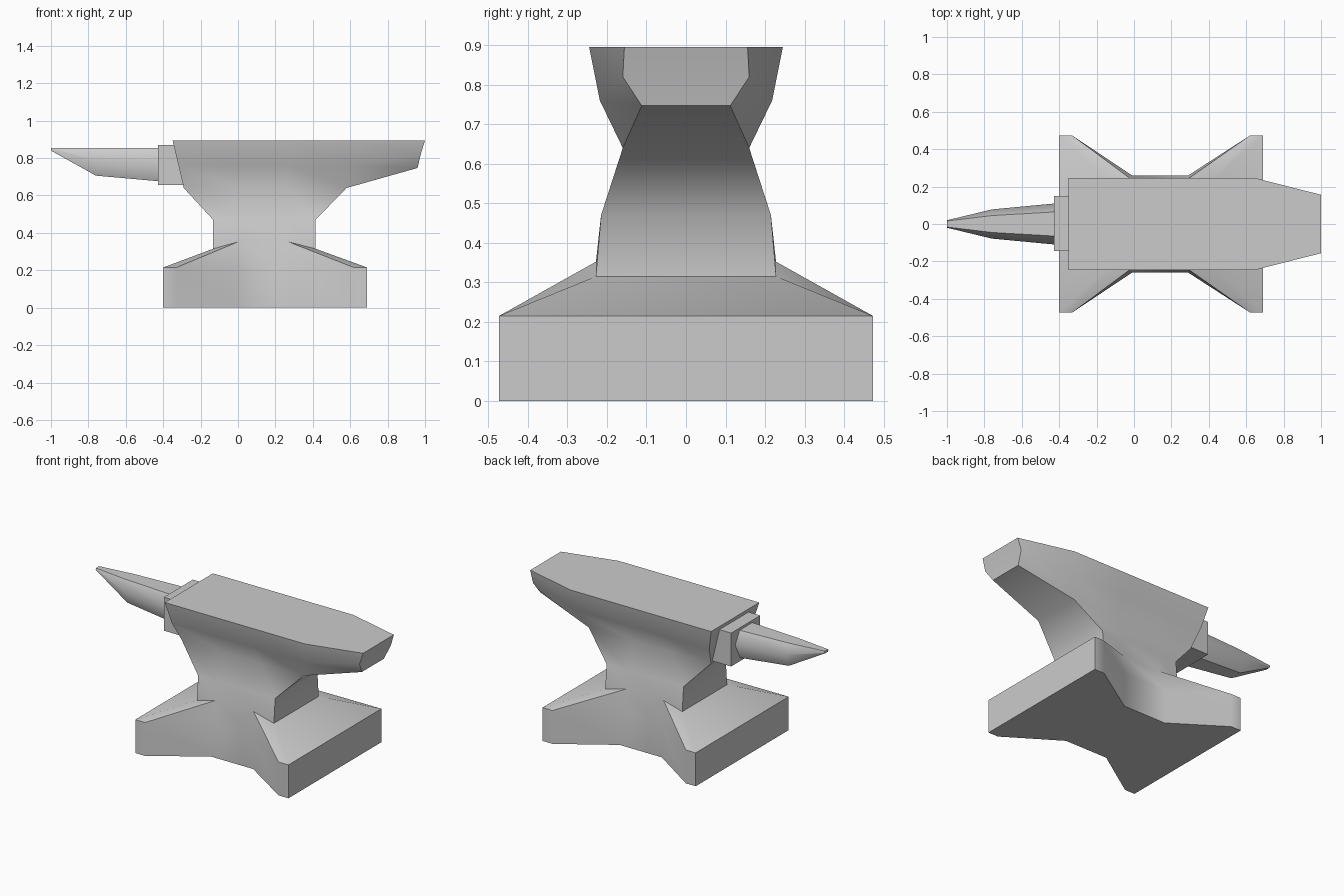
import bpy, bmesh, math

if "Cube" in bpy.data.objects:
    bpy.data.objects.remove(bpy.data.objects["Cube"])


def loft(name, rings, angle):
    """Skin closed rings of equal length; repeated points collapse to one vertex."""
    bm = bmesh.new()
    cache = {}

    def vert(p):
        key = tuple(round(c, 4) for c in p)
        if key not in cache:
            cache[key] = bm.verts.new(key)
        return cache[key]

    def face(points):
        vs = list(dict.fromkeys(vert(p) for p in points))
        if len(vs) > 2 and not bm.faces.get(vs):
            bm.faces.new(vs)

    for a, b in zip(rings, rings[1:]):
        n = len(a)
        for i in range(n):
            j = (i + 1) % n
            face([a[i], a[j], b[j], b[i]])
    face(rings[0])
    face(rings[-1])
    bmesh.ops.recalc_face_normals(bm, faces=bm.faces)
    mesh = bpy.data.meshes.new(name)
    bm.to_mesh(mesh)
    bm.free()
    ob = bpy.data.objects.new(name, mesh)
    bpy.context.collection.objects.link(ob)
    bpy.ops.object.select_all(action='DESELECT')
    ob.select_set(True)
    bpy.context.view_layer.objects.active = ob
    bpy.ops.object.shade_smooth_by_angle(angle=math.radians(angle))
    return ob


def mirrored(half):
    return half + [(x, -y, z) for x, y, z in reversed(half)]


# Body: six points per side, left to right, from the foot up to the face
def foot(z):
    return [(-.40, .473, z), (-.33, .473, z), (-.01, .26, z),
            (.29, .26, z), (.62, .473, z), (.69, .473, z)]


base = foot(.215)
mids = [(0, .228, .352), (.27, .228, .352)]
wl, wr = (-.133, .228, .315), (.415, .228, .315)
nl, nr = (-.133, .215, .47), (.415, .215, .47)
ul, ur = (-.29, .16, .64), (.58, .16, .64)
under = [ul, ul, (0, .16, .64), (.27, .16, .64), ur]
halves = [
    foot(0), base,
    base[:2] + mids + base[4:],                       # ridges of the foot
    [wl, wl] + mids + [wr, wr],                       # waist bottom
    [nl, nl, (0, .215, .47), (.27, .215, .47), nr, nr],
    under + [ur],
    under + [(.96, .112, .747)],                      # heel underside
    [(-.318, .218, .76), (-.318, .218, .76), (0, .218, .76),
     (.27, .218, .76), (.62, .218, .76), (.977, .16, .82)],
    [(-.35, .245, .895), (-.35, .245, .895), (0, .245, .895),
     (.27, .245, .895), (.65, .245, .895), (1, .156, .895)],
]
loft("anvil_body", [mirrored(h) for h in halves], 50)

# Step block between the body and the horn
block = [[(x, y + .003, z) for y, z in
          [(-.148, .655), (.148, .655), (.148, .87), (-.148, .87)]]
         for x in (-.427, -.27)]
loft("horn_block", block, 30)

# Horn: flat top, bulging sides, curved underside
horn = []
for x, top_w, mid_w, mid_z, low_w, low_z in [
        (-.40, .066, .112, .775, .062, .674),
        (-.76, .045, .078, .79, .04, .706),
        (-1.0, .016, .02, .848, .014, .84)]:
    horn.append(mirrored([(x, top_w, .855), (x, mid_w, mid_z), (x, low_w, low_z)]))
loft("horn", horn, 55)
